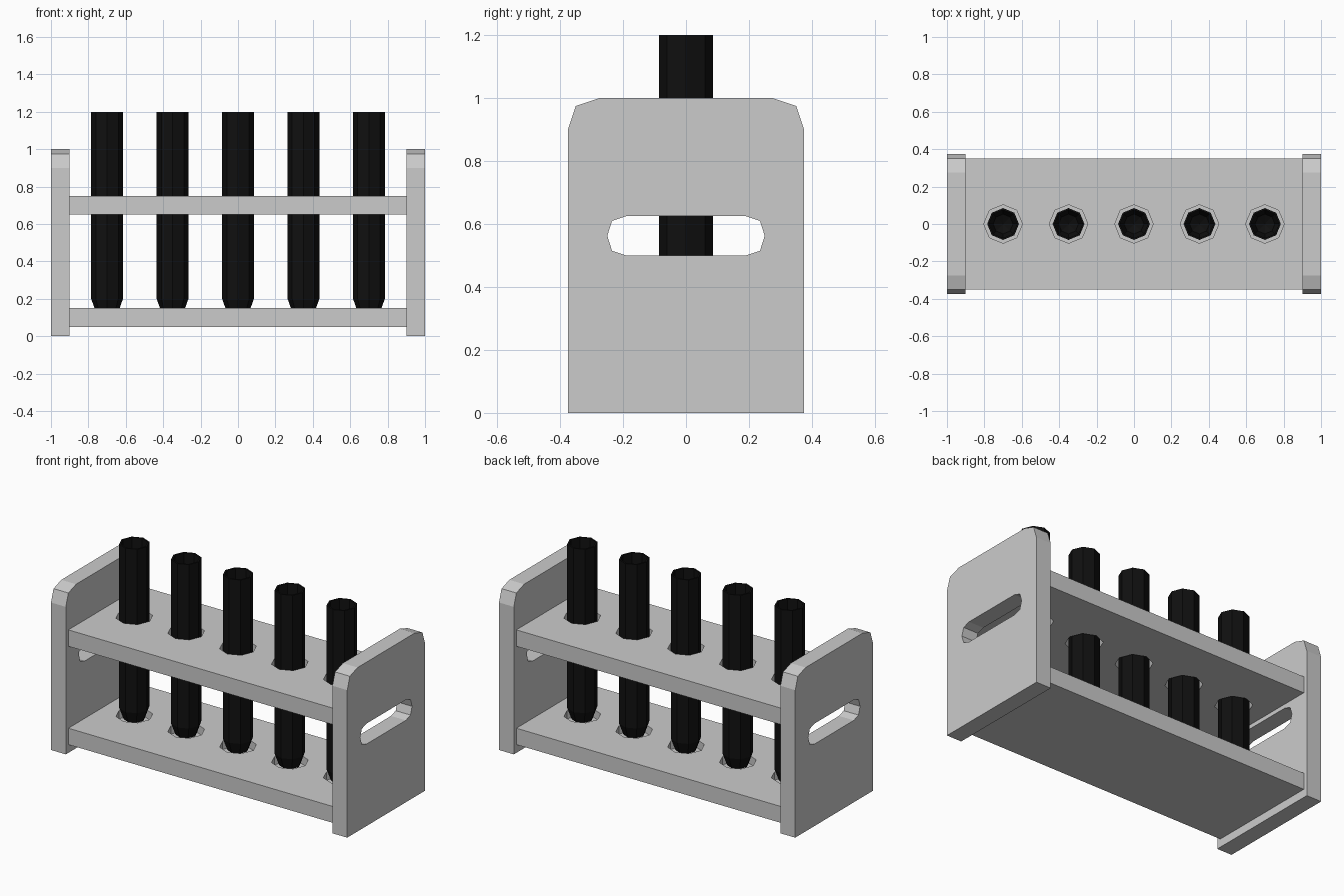
import bpy, bmesh, math
from mathutils import Matrix, Vector

if "Cube" in bpy.data.objects:
    bpy.data.objects.remove(bpy.data.objects["Cube"])

TUBE_X = [-0.7, -0.35, 0.0, 0.35, 0.7]
SIDES = 8


def finish(name, bm):
    bmesh.ops.recalc_face_normals(bm, faces=bm.faces)
    me = bpy.data.meshes.new(name)
    bm.to_mesh(me)
    bm.free()
    ob = bpy.data.objects.new(name, me)
    bpy.context.collection.objects.link(ob)
    return ob


def extrude_x(name, outline, x0, x1):
    bm = bmesh.new()
    face = bm.faces.new([bm.verts.new((x0, y, z)) for y, z in outline])
    ext = bmesh.ops.extrude_face_region(bm, geom=[face], use_keep_orig=True)
    verts = [g for g in ext["geom"] if isinstance(g, bmesh.types.BMVert)]
    bmesh.ops.translate(bm, verts=verts, vec=(x1 - x0, 0, 0))
    return finish(name, bm)


def cut(ob, cutter):
    mod = ob.modifiers.new("cut", "BOOLEAN")
    mod.operation, mod.solver, mod.object = "DIFFERENCE", "EXACT", cutter
    cutter.hide_render = True
    bpy.context.view_layer.objects.active = ob
    bpy.ops.object.modifier_apply(modifier=mod.name)
    bpy.data.objects.remove(cutter)


# End panels with rounded shoulders and a hand slot
half = [(0.375, 0), (0.375, 0.9), (0.35, 0.975), (0.275, 1.0)]
panel = half + [(-y, z) for y, z in reversed(half)]
slot_half = [(0.19, 0.5), (0.235, 0.515), (0.25, 0.5625), (0.235, 0.61), (0.19, 0.625)]
slot = slot_half + [(-y, z) for y, z in reversed(slot_half)]
for side, x in (("left", -0.95), ("right", 0.95)):
    end = extrude_x(side + "_end_panel", panel, x - 0.05, x + 0.05)
    cut(end, extrude_x("slot_cutter", slot, x - 0.1, x + 0.1))

# Shelves: the upper one is drilled through, the lower one has shallow sockets
for name, z0, hole_bottom in (("upper_shelf", 0.65, 0.6), ("lower_shelf", 0.05, 0.1)):
    z1 = z0 + 0.1
    shelf = extrude_x(name, [(-0.35, z0), (0.35, z0), (0.35, z1), (-0.35, z1)], -0.9, 0.9)
    bm = bmesh.new()
    depth = z1 + 0.05 - hole_bottom
    for x in TUBE_X:
        bmesh.ops.create_cone(bm, cap_ends=True, segments=SIDES, radius1=0.103, radius2=0.103,
                              depth=depth, matrix=Matrix.Translation((x, 0, hole_bottom + depth / 2)))
    cut(shelf, finish("hole_cutter", bm))

# Hollow test tubes with rounded bottoms
black = bpy.data.materials.new("black_glass")
black.diffuse_color = (0.005, 0.005, 0.005, 1)
black.use_nodes = True
black.node_tree.nodes["Principled BSDF"].inputs["Base Color"].default_value = black.diffuse_color
profile = [(0, 0.1), (0.06, 0.13), (0.085, 0.2), (0.085, 1.2),
           (0.075, 1.2), (0.075, 0.2), (0.053, 0.14), (0, 0.112)]
for i, x in enumerate(TUBE_X):
    bm = bmesh.new()
    pts = [bm.verts.new((r, 0, z)) for r, z in profile]
    edges = [bm.edges.new(p) for p in zip(pts, pts[1:])]
    bmesh.ops.spin(bm, geom=pts + edges, cent=(0, 0, 0), axis=(0, 0, 1),
                   angle=math.tau, steps=SIDES, use_merge=True)
    bmesh.ops.remove_doubles(bm, verts=bm.verts, dist=0.0005)
    tube = finish("test_tube_%d" % (i + 1), bm)
    tube.location.x = x
    tube.data.materials.append(black)
